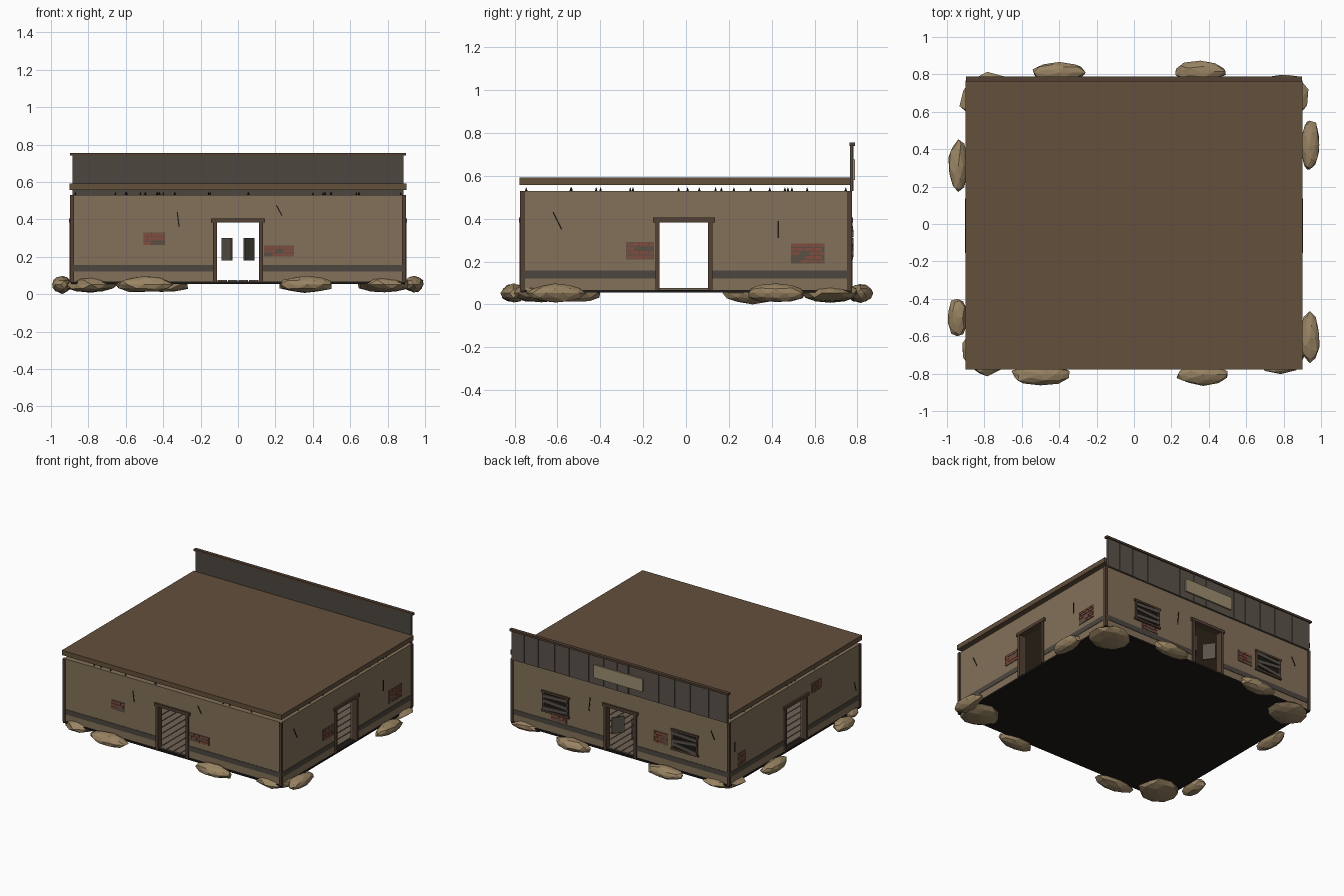
import bpy, bmesh, math, random
from mathutils import Matrix, Vector

if "Cube" in bpy.data.objects:
    bpy.data.objects.remove(bpy.data.objects["Cube"])

random.seed(4)
HX, HY = 0.89, 0.765          # wall half sizes
Z0, Z1 = 0.065, 0.53          # wall bottom and top
THICK = 0.04

COLORS = {
    "plaster": (0.23, 0.165, 0.10), "timber": (0.085, 0.052, 0.033),
    "roof": (0.125, 0.08, 0.045), "band": (0.075, 0.062, 0.05),
    "weathered": (0.10, 0.085, 0.068), "brick": (0.22, 0.075, 0.05),
    "mortar": (0.10, 0.08, 0.06), "dark": (0.012, 0.01, 0.009),
    "sign": (0.33, 0.27, 0.16), "rock": (0.32, 0.23, 0.125),
    "floor": (0.16, 0.125, 0.09),
}
MATS, PARTS = {}, {}
for key, c in COLORS.items():
    MATS[key] = bpy.data.materials.new(key)
    MATS[key].diffuse_color = (*c, 1)


def part(name, color):
    return PARTS.setdefault(name, (bmesh.new(), color))[0]


def box(name, color, x, y, z):
    """Axis aligned box from ranges."""
    c = [(a + b) / 2 for a, b in (x, y, z)]
    s = [b - a for a, b in (x, y, z)]
    bmesh.ops.create_cube(part(name, color), size=1,
                          matrix=Matrix.Translation(c) @ Matrix.Diagonal((*s, 1)))


def frame(u, out, dist):
    """Wall frame: u along the wall, out away from it, z up."""
    m = Matrix((u, out, (0, 0, 1))).transposed().to_4x4()
    return Matrix.Translation(Vector(out) * dist) @ m


SIDES = {
    "front": (frame((1, 0, 0), (0, -1, 0), HY), HX),
    "back": (frame((1, 0, 0), (0, 1, 0), HY), HX),
    "right": (frame((0, 1, 0), (1, 0, 0), HX), HY),
    "left": (frame((0, 1, 0), (-1, 0, 0), HX), HY),
}


def sbox(side, name, color, u, d, z, tilt=0):
    """Box on a wall, given along-wall, outward and height ranges."""
    c = [(a + b) / 2 for a, b in (u, d, z)]
    s = [b - a for a, b in (u, d, z)]
    m = (SIDES[side][0] @ Matrix.Translation(c) @ Matrix.Rotation(tilt, 4, 'Y')
         @ Matrix.Diagonal((*s, 1)))
    bmesh.ops.create_cube(part(name, color), size=1, matrix=m)


def crack(side, u0, z0, u1, z1):
    n = math.hypot(u1 - u0, z1 - z0)
    u, z = (u0 + u1) / 2, (z0 + z1) / 2
    sbox(side, "wall_cracks", "dark", (u - .003, u + .003), (0, .003),
         (z - n / 2, z + n / 2), math.atan2(u1 - u0, z1 - z0))


def bricks(side, u0, u1, z0, z1):
    sbox(side, "mortar_patches", "mortar", (u0, u1), (0, .003), (z0, z1))
    rows = max(2, round((z1 - z0) / .021))
    h, w = (z1 - z0) / rows, .042
    for r in range(rows):
        u = u0 - (r % 2) * w / 2
        while u < u1 - .004:
            a, b = max(u, u0) + .002, min(u + w, u1) - .002
            if b > a + .004 and random.random() > .12:
                sbox(side, "exposed_bricks", "brick", (a, b), (.001, .006),
                     (z0 + r * h + .002, z0 + (r + 1) * h - .002))
            u += w


# Walls with a doorway in each side
for side, (m, half) in SIDES.items():
    end = half if side in ("front", "back") else half - THICK
    off = 0 if side in ("front", "back") else -.01
    dl, dr = off - .115, off + .115
    for a, b, lo in ((-end, dl, Z0), (dr, end, Z0), (dl, dr, .385)):
        sbox(side, side + "_wall", "plaster", (a, b), (-THICK, 0), (lo, Z1))
    for a, b in ((-half, dl), (dr, half)):
        sbox(side, "base_band", "band", (a, b), (-.002, .003), (.12, .157))
    # Door frame
    for a in (dl - .018, dr - .002):
        sbox(side, "door_frames", "timber", (a, a + .02), (-.03, .012), (Z0, .385))
    sbox(side, "door_frames", "timber", (dl - .03, dr + .03), (-.03, .014), (.383, .405))
    # Broken plaster along the wall top
    for i in range(9):
        u = random.uniform(-.85, .85) * half
        mat = m @ Matrix.Translation((u, -.02, Z1 + .007))
        bmesh.ops.create_cone(part("wall_top_shards", "dark"), segments=4, cap_ends=True,
                              radius1=.006, radius2=.001, depth=.016, matrix=mat)

# Corner posts
for sx in (-1, 1):
    for sy in (-1, 1):
        x, y = sx * (HX - .002), sy * (HY - .001)
        box("corner_posts", "timber", (x - .01, x + .01), (y - .01, y + .01), (Z0, Z1))

# Floor base and planks
box("floor_base", "dark", (-.893, .893), (-.772, .772), (.055, .068))
n, w = 30, 1.7 / 30
for i in range(n):
    x = -.85 + i * w
    box("floor_planks", "floor", (x + .003, x + w - .003), (-.755, .755), (.067, .076))

# Flat roof slab, standing clear of the walls
box("roof", "roof", (-.9, .9), (-.777, .767), (.557, .592))

# Plank parapet over the back wall
x = -.885
while x < .88:
    b = min(x + random.uniform(.09, .16), .885)
    if .885 - b < .05:
        b = .885
    box("parapet_planks", "weathered", (x + .002, b - .002),
        (.766, .777 + random.uniform(0, .004)), (.528, .742))
    x = b
box("parapet_backing", "band", (-.884, .884), (.765, .772), (.528, .74))
box("parapet_cap", "timber", (-.897, .897), (.762, .788), (.74, .755))
box("sign_board", "sign", (-.195, .205), (.776, .789), (.58, .675))

# Boarded windows on the back
for c, tilts in ((.53, (.05, -.06, .04)), (-.53, (-.12, .1, -.05))):
    a, b, lo, hi = c - .105, c + .105, .21, .365
    sbox("back", "window_panes", "dark", (a, b), (0, .003), (lo, hi))
    for u in (a, b - .014):
        sbox("back", "window_frames", "timber", (u, u + .014), (0, .012), (lo, hi))
    for z in (lo, hi - .014):
        sbox("back", "window_frames", "timber", (a - .008, b + .008), (0, .013), (z, z + .014))
    for k, t in enumerate(tilts):
        z = lo + .022 + k * .044
        sbox("back", "window_boards", "weathered", (a + .004, b - .004), (.008, .016),
             (z, z + .024), t)

# Swing doors, standing half open
for s in (-1, 1):
    m = (Matrix.Translation((s * .085, .75, .24)) @ Matrix.Rotation(s * math.radians(55), 4, 'Z')
         @ Matrix.Translation((-s * .045, 0, 0)) @ Matrix.Diagonal((.09, .01, .12, 1)))
    bmesh.ops.create_cube(part("swing_doors", "weathered"), size=1, matrix=m)

# Brick patches and cracks
for p in (("front", -.505, -.39, .262, .33), ("front", .14, .30, .2, .26),
          ("right", -.28, -.15, .21, .29), ("right", .49, .645, .19, .285),
          ("back", .44, .57, .165, .207), ("back", -.39, -.27, .225, .31),
          ("left", .58, .67, .17, .26), ("left", -.31, -.2, .38, .45)):
    bricks(*p)
for p in (("front", -.325, .44, -.315, .36), ("front", .205, .475, .235, .42),
          ("right", -.62, .43, -.58, .35), ("right", .43, .39, .43, .31),
          ("back", .25, .41, .26, .31), ("back", -.74, .43, -.77, .37),
          ("left", .7, .36, .7, .29), ("left", -.7, .27, -.72, .2)):
    crack(*p)

# Low-poly boulders around the base
rocks = [(-.50, -.805, .16, .06), (.37, -.805, .15, .06), (-.40, .81, .155, .058),
         (.355, .815, .145, .058), (.94, .42, .055, .145), (.94, -.61, .055, .14),
         (-.94, .31, .055, .145), (-.945, -.5, .055, .11)]
rocks += [(sx * .785, sy * .675, .15, .14) for sx in (-1, 1) for sy in (-1, 1)]
for x, y, rx, ry in rocks:
    m = Matrix.Translation((x, y, .052)) @ Matrix.Diagonal((rx, ry, .045, 1))
    bm = part("boulders", "rock")
    made = bmesh.ops.create_icosphere(bm, subdivisions=2, radius=1)["verts"]
    for v in made:
        v.co = m @ (v.co * random.uniform(.86, 1.04))
        v.co.z = max(v.co.z, 0.004)
min(part("boulders", "rock").verts, key=lambda v: v.co.z).co.z = 0

for name, (bm, color) in PARTS.items():
    bmesh.ops.recalc_face_normals(bm, faces=bm.faces)
    me = bpy.data.meshes.new(name)
    bm.to_mesh(me)
    bm.free()
    me.materials.append(MATS[color])
    bpy.context.collection.objects.link(bpy.data.objects.new(name, me))

for m in bpy.data.materials:
    if m.users and not m.is_grease_pencil:
        m.use_nodes = True
        m.node_tree.nodes["Principled BSDF"].inputs["Base Color"].default_value = m.diffuse_color
